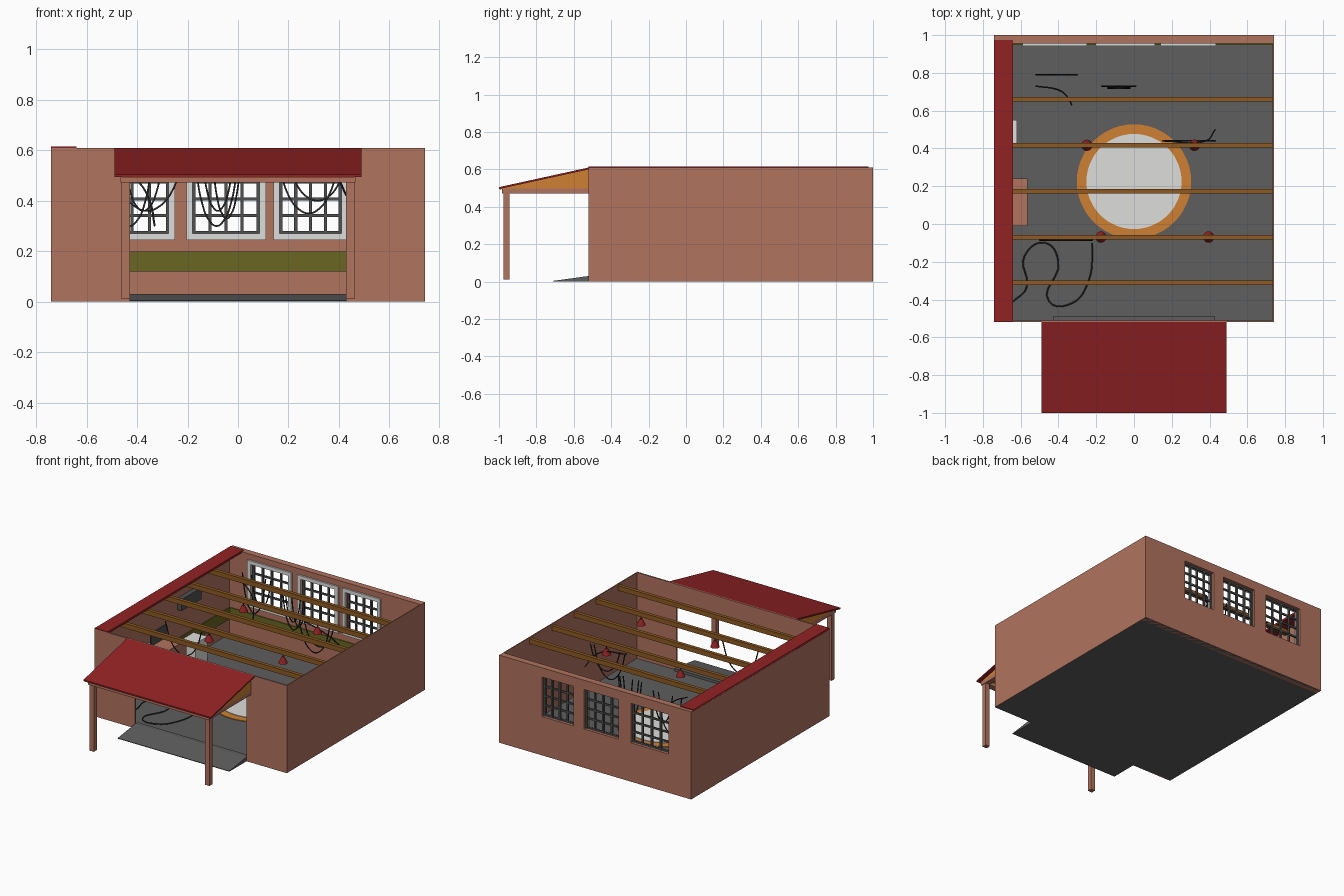
import bpy, bmesh, math
from mathutils import Vector

if "Cube" in bpy.data.objects:
    bpy.data.objects.remove(bpy.data.objects["Cube"])


def material(name, *srgb):
    m = bpy.data.materials.new(name)
    m.use_nodes = True
    col = [((c / 255 + 0.055) / 1.055) ** 2.4 for c in srgb] + [1]
    m.diffuse_color = col
    m.node_tree.nodes["Principled BSDF"].inputs["Base Color"].default_value = col
    return m


CLAY = material("clay wall", 176, 115, 94)
RED = material("roof red", 146, 34, 36)
GREY = material("floor grey", 94, 94, 94)
ORANGE = material("warm wood", 205, 128, 50)
BROWN = material("beam brown", 142, 90, 34)
WHITE = material("pale grey", 222, 222, 220)
OLIVE = material("olive paint", 106, 102, 34)
DARK = material("dark metal", 80, 80, 82)
BLACK = material("cable black", 46, 46, 46)


def finish(name, bm, mat):
    bmesh.ops.recalc_face_normals(bm, faces=bm.faces)
    me = bpy.data.meshes.new(name)
    bm.to_mesh(me)
    bm.free()
    me.materials.append(mat)
    ob = bpy.data.objects.new(name, me)
    bpy.context.collection.objects.link(ob)
    return ob


def box(name, mat, x, y, z):
    bm = bmesh.new()
    bmesh.ops.create_cube(bm, size=1)
    for v in bm.verts:
        v.co = [lo + (c + 0.5) * (hi - lo) for c, (lo, hi) in zip(v.co, (x, y, z))]
    return finish(name, bm, mat)


def side_profile(name, mat, pts, x0, x1):
    """Extrude a (y, z) outline along x."""
    bm = bmesh.new()
    face = bm.faces.new([bm.verts.new((x0, y, z)) for y, z in pts])
    new = bmesh.ops.extrude_face_region(bm, geom=[face])["geom"]
    bmesh.ops.translate(bm, vec=(x1 - x0, 0, 0),
                        verts=[v for v in new if isinstance(v, bmesh.types.BMVert)])
    return finish(name, bm, mat)


def cable(name, pts, radius=0.004):
    cu = bpy.data.curves.new(name, "CURVE")
    cu.dimensions = "3D"
    cu.bevel_depth = radius
    cu.bevel_resolution = 1
    cu.resolution_u = 6
    sp = cu.splines.new("BEZIER")
    sp.bezier_points.add(len(pts) - 1)
    for p, co in zip(sp.bezier_points, pts):
        p.co = co
        p.handle_left_type = p.handle_right_type = "AUTO"
    cu.materials.append(BLACK)
    bpy.context.collection.objects.link(bpy.data.objects.new(name, cu))


W, FRONT, BACK, TOP = 0.74, -0.52, 1.0, 0.61
DOOR, FLOOR = 0.43, 0.012

# Floor slab, threshold and entry ramp
box("floor", GREY, (-W + .002, W - .002), (FRONT + .002, BACK - .002), (0, FLOOR))
box("threshold", GREY, (-DOOR, DOOR), (FRONT, -0.49), (0, 0.03))
side_profile("entry_ramp", GREY, [(-0.71, 0), (FRONT, 0), (FRONT, 0.03), (-0.71, 0.004)], -DOOR, DOOR)

# Side and front walls
for s, side in ((-1, "right"), (1, "left")):
    box(side + "_wall", CLAY, sorted((s * W, s * (W - .006))), (FRONT, BACK), (0, TOP))
    box(side + "_front_wall", CLAY, sorted((s * W, s * DOOR)), (FRONT, FRONT + .01), (0, TOP))
box("door_lintel", CLAY, (-DOOR, DOOR), (FRONT, FRONT + .01), (0.475, TOP))

# Back wall as bands and piers around the three windows
windows = [(-0.565, -0.275), (-0.18, 0.085), (0.165, 0.41)]
SILL, HEAD, INNER = 0.27, 0.545, 0.955
box("back_wall_lower", CLAY, (-W, W), (INNER, BACK), (0, SILL))
box("back_wall_upper", CLAY, (-W, W), (INNER, BACK), (HEAD, TOP))
edges = [-W] + [e for w in windows for e in w] + [W]
for i in range(0, len(edges), 2):
    box("back_wall_pier", CLAY, edges[i:i + 2], (INNER, BACK), (SILL, HEAD))

# Window frames and glazing bars
for a, b in windows:
    f, fy = 0.025, (INNER - .012, INNER)
    box("window_sill", WHITE, (a - f, b + f), fy, (SILL - f, SILL))
    box("window_head", WHITE, (a - f, b + f), fy, (HEAD, HEAD + f))
    box("window_jamb", WHITE, (a - f, a), fy, (SILL, HEAD))
    box("window_jamb", WHITE, (b, b + f), fy, (SILL, HEAD))
    for i in range(5):
        x = a + .005 + (b - a - .01) * i / 4
        z = SILL + .005 + (HEAD - SILL - .01) * i / 4
        box("window_bar_vertical", DARK, (x - .006, x + .006), (.968, .982), (SILL, HEAD))
        box("window_bar_horizontal", DARK, (a, b), (.97, .98), (z - .006, z + .006))

# Painted band and roof edge strip
box("back_paint_band", OLIVE, (-W + .006, W - .006), (INNER - .007, INNER), (0.12, 0.2))
box("side_paint_band", OLIVE, (-W + .006, -W + .013), (FRONT + .01, INNER), (0.12, 0.2))
box("roof_edge_strip", RED, (-W, -0.64), (FRONT, 0.975), (0.6, 0.615))

# Ceiling beams
beams = [0.66 - 0.243 * i for i in range(5)]
for y in beams:
    box("ceiling_beam", BROWN, (-W + .006, W - .006), (y - .012, y + .012), (0.565, 0.598))

# Pendant lamps under two of the beams
for x, y in ((-.25, beams[1]), (.32, beams[1]), (-.175, beams[3]), (.395, beams[3])):
    for name, mat, r1, r2, z0, h in (("lamp_shade", RED, .03, .009, .505, .042),
                                     ("lamp_cord", BLACK, .004, .004, .545, .022)):
        bm = bmesh.new()
        bmesh.ops.create_cone(bm, cap_ends=True, segments=16, radius1=r1, radius2=r2, depth=h)
        bmesh.ops.translate(bm, verts=bm.verts, vec=(x, y, z0 + h / 2))
        finish(name, bm, mat)

# Round rug with a wooden-coloured border
for name, mat, r, h in (("rug_border", ORANGE, .303, .005), ("rug_centre", WHITE, .252, .009)):
    bm = bmesh.new()
    bmesh.ops.create_cone(bm, cap_ends=True, segments=48, radius1=r, radius2=r, depth=h)
    bmesh.ops.translate(bm, verts=bm.verts, vec=(0, .225, FLOOR + h / 2))
    finish(name, bm, mat)

# Porch canopy: sloped roof, gables, rails and posts
EAVE = 0.497
side_profile("canopy_roof", RED, [(FRONT, TOP), (-1, EAVE + .008), (-1, EAVE - .002), (FRONT, TOP - .01)], -.49, .49)
side_profile("canopy_lining", ORANGE, [(FRONT, TOP - .01), (-.995, EAVE), (-.995, EAVE - .005), (FRONT, TOP - .016)], -.46, .46)
for s in (-1, 1):
    side_profile("canopy_gable", ORANGE, [(FRONT, TOP - .01), (-.99, EAVE), (FRONT, EAVE)], s * .465, s * .45)
    box("canopy_side_rail", CLAY, sorted((s * .465, s * .43)), (-.98, FRONT), (.472, EAVE))
    box("canopy_post", CLAY, sorted((s * .462, s * .428)), (-.975, -.943), (.01, .475))
box("canopy_front_rail", CLAY, (-.465, .465), (-.985, -.943), (.472, EAVE))

# Counter, cabinet and screens along the right wall
box("counter", CLAY, (-W + .006, -.565), (-.01, .24), (FLOOR, .29))
box("counter_screen", DARK, (-.7, -.69), (.03, .2), (.29, .38))
box("white_cabinet", WHITE, (-W + .014, -.62), (.42, .55), (FLOOR, .18))
box("wall_screen", DARK, (-W + .006, -.70), (.38, .6), (.4, .48))

# Hanging cable loops: start x, end x, y, lowest height
loops = [(-.52, -.34, .79, .3), (-.45, -.3, .79, .36), (-.17, 0, .73, .3), (-.14, -.02, .72, .36),
         (-.1, .01, .73, .33), (.16, .4, .44, .35), (.2, .43, .44, .4), (-.5, -.22, -.085, .36)]
for x0, x1, y, low in loops:
    hang = []
    for i in range(7):
        t = i / 6
        hang.append((x0 + (x1 - x0) * t, y, .56 - (.56 - low) * math.sin(math.pi * t) ** .6))
    cable("hanging_cable", hang)
cable("drooping_cable", [(-.52, .73, .55), (-.4, .71, .48), (-.35, .67, .4), (-.33, .63, .3)])
cable("corner_cable", [(.15, .44, .56), (.38, .44, .5), (.43, .5, .42)])

# Loose cable lying on the floor
path = [(-.22, -.1), (-.24, -.3), (-.33, -.42), (-.45, -.41), (-.4, -.2), (-.47, -.1),
        (-.58, -.17), (-.57, -.34), (-.64, -.41)]
cable("floor_cable", [(x, y, FLOOR + .006) for x, y in path])
